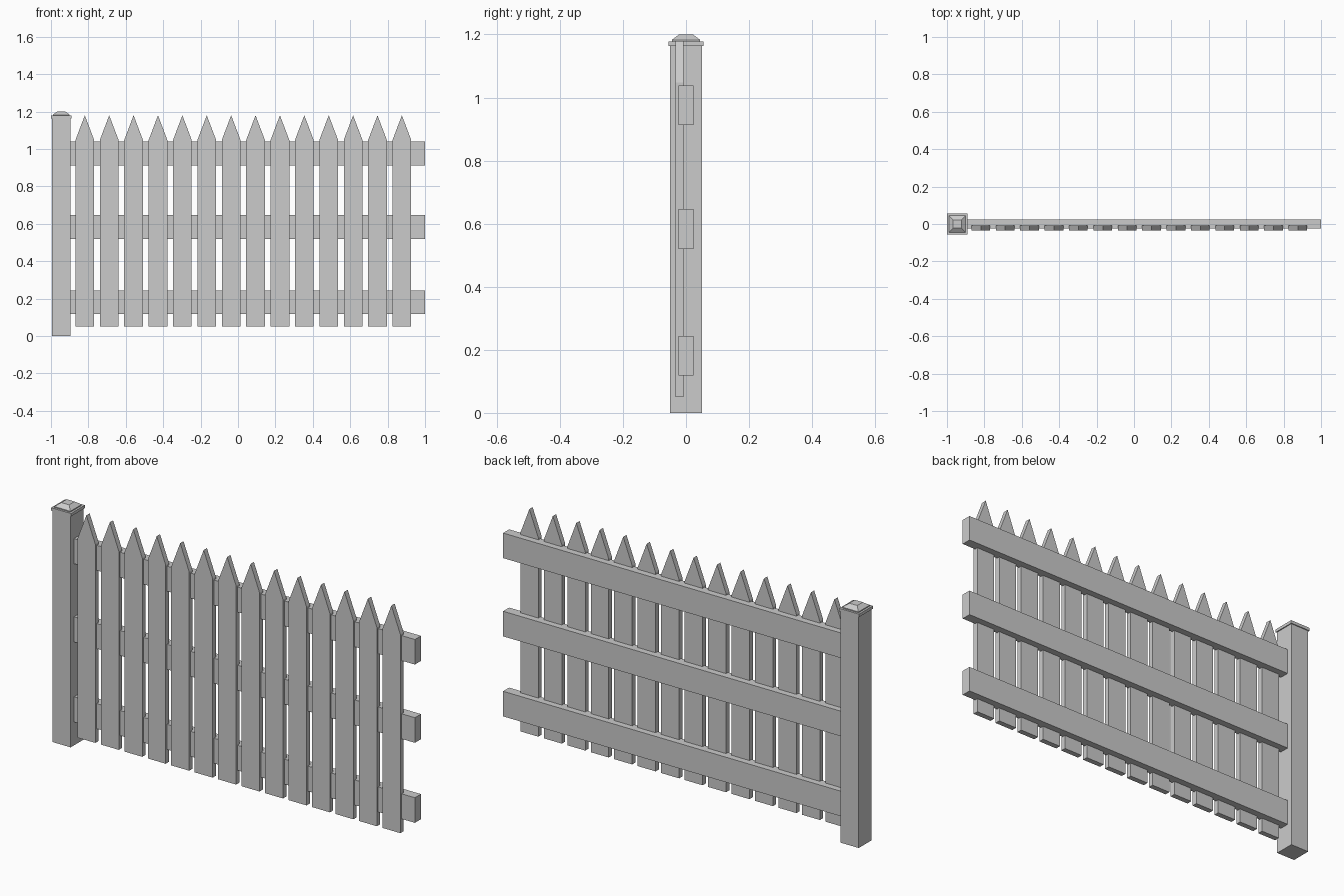
import bpy, bmesh

if "Cube" in bpy.data.objects:
    bpy.data.objects.remove(bpy.data.objects["Cube"])

def make(name, bm):
    bmesh.ops.recalc_face_normals(bm, faces=bm.faces)
    me = bpy.data.meshes.new(name)
    bm.to_mesh(me)
    bm.free()
    ob = bpy.data.objects.new(name, me)
    bpy.context.collection.objects.link(ob)
    return ob

def box(name, lo, hi):
    bm = bmesh.new()
    bmesh.ops.create_cube(bm, size=1)
    for v in bm.verts:
        v.co = [(a + b) / 2 + c * (b - a) for a, b, c in zip(lo, hi, v.co)]
    return make(name, bm)

def picket(name, cx):
    # pentagonal outline extruded through the board thickness
    outline = [(-0.05, 0.05), (0.05, 0.05), (0.05, 1.048), (0, 1.18), (-0.05, 1.048)]
    bm = bmesh.new()
    face = bm.faces.new([bm.verts.new((cx + x, -0.034, z)) for x, z in outline])
    ext = bmesh.ops.extrude_face_region(bm, geom=[face])
    verts = [g for g in ext["geom"] if isinstance(g, bmesh.types.BMVert)]
    bmesh.ops.translate(bm, verts=verts, vec=(0, 0.026, 0))
    return make(name, bm)

def square_stack(name, cx, profile):
    # square rings lofted along z
    bm = bmesh.new()
    rings = [[bm.verts.new((cx + sx * r, sy * r, z))
              for sx, sy in ((-1, -1), (1, -1), (1, 1), (-1, 1))] for r, z in profile]
    for a, b in zip(rings, rings[1:]):
        for i in range(4):
            j = (i + 1) % 4
            bm.faces.new((a[i], a[j], b[j], b[i]))
    bm.faces.new(rings[0])
    bm.faces.new(rings[-1])
    return make(name, bm)

# post and its stepped cap
POST_X = -0.945
box("post", (POST_X - 0.05, -0.05, 0), (POST_X + 0.05, 0.05, 1.165))
square_stack("post_cap", POST_X, [(0.055, 1.163), (0.055, 1.178), (0.045, 1.178),
                                  (0.045, 1.183), (0.022, 1.2)])

# horizontal rails
for i, z in enumerate((0.118, 0.52, 0.913)):
    box(f"rail_{i + 1}", (-0.896, -0.024, z), (1.0, 0.024, z + 0.126))

# pointed pickets
for i in range(14):
    picket(f"picket_{i + 1}", -0.819 + i * 0.1304)
